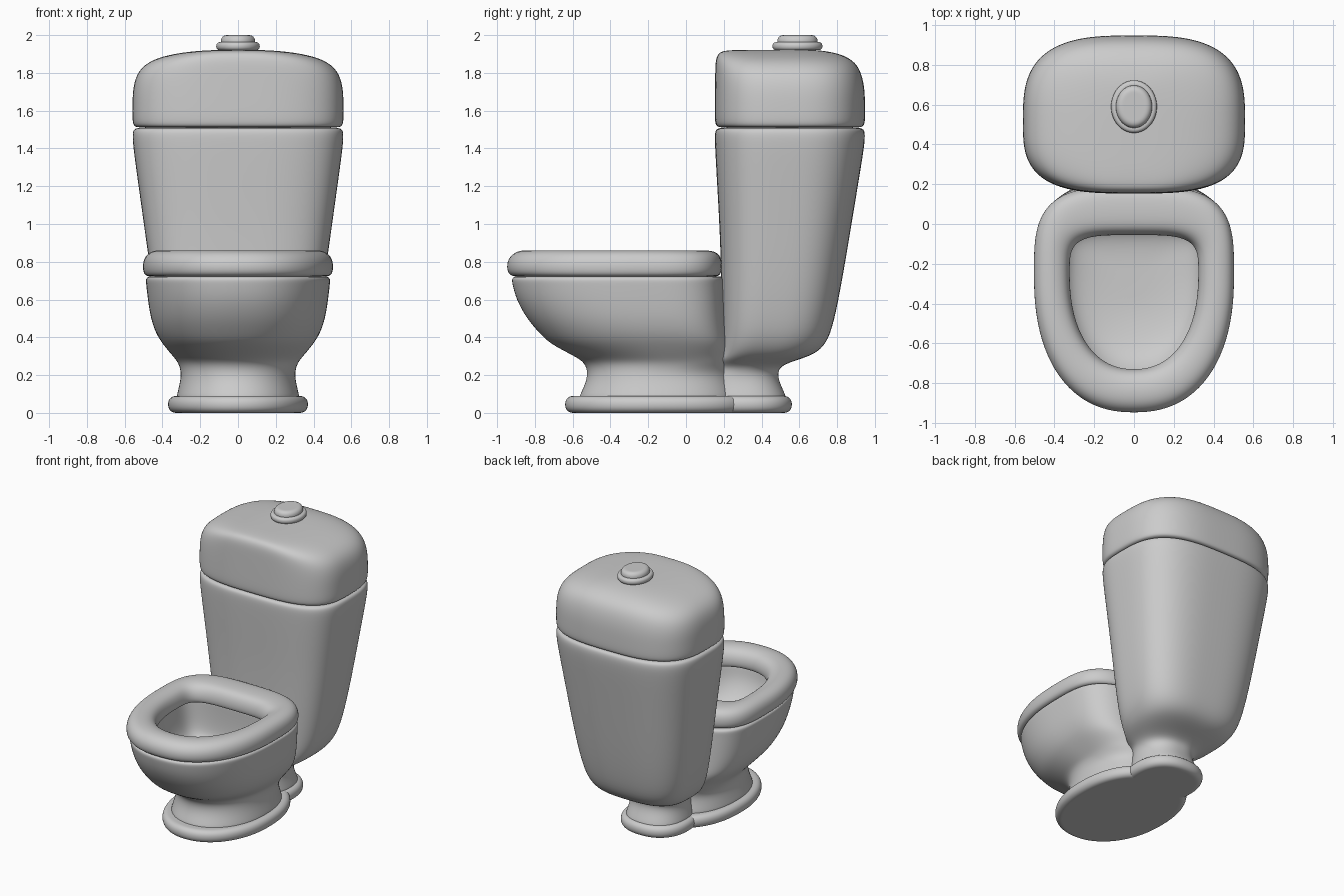
import bpy, bmesh
from math import cos, sin, pi

SEG = 48


def ring(shape, row):
    """Rounded outline: shape = (widest point 0..1 front to back, front and back squareness)."""
    k, nf, nb = shape
    z, front, back, w = row
    yc = front + (back - front) * k
    pts = []
    for i in range(SEG):
        t = 2 * pi * (i + 0.5) / SEG
        c, s = cos(t), sin(t)
        n = nb if s > 0 else nf
        x = w * abs(c) ** (2 / n) * (1 if c > 0 else -1)
        d = abs(s) ** (2 / n)
        pts.append((x, yc + (back - yc) * d if s > 0 else yc - (yc - front) * d, z))
    return pts


def loft(name, groups, closed=False):
    """Skin a stack of outlines, each row being (z, front y, back y, half width)."""
    bm = bmesh.new()
    loops = [[bm.verts.new(p) for p in ring(shape, r)] for shape, rows in groups for r in rows]
    pairs = list(zip(loops, loops[1:]))
    if closed:
        pairs.append((loops[-1], loops[0]))
    else:
        bm.faces.new(loops[0])
        bm.faces.new(loops[-1])
    for a, b in pairs:
        for i in range(SEG):
            j = (i + 1) % SEG
            bm.faces.new((a[i], a[j], b[j], b[i]))
    bmesh.ops.recalc_face_normals(bm, faces=bm.faces)
    for f in bm.faces:
        f.smooth = True
    me = bpy.data.meshes.new(name)
    bm.to_mesh(me)
    bm.free()
    ob = bpy.data.objects.new(name, me)
    bpy.context.collection.objects.link(ob)
    sub = ob.modifiers.new("smooth", 'SUBSURF')
    sub.levels = sub.render_levels = 2
    return ob


def bead(name, shape, z0, z1, front, back, w):
    """Flat disc with a fully rounded edge."""
    h = z1 - z0
    loft(name, [(shape, [(z0 + h * dz, front + d, back - d, w - d) for dz, d in
                         ((0, h * .8), (0, h * .6), (0, h * .27), (.25, 0), (.75, 0),
                          (1, h * .27), (1, h * .6), (1, h * .8))])])


OVAL = (0.5, 2, 2)
RIM = (0.61, 2.32, 3.4)
HOLE = (0.71, 2.25, 4)
TANK = (0.46, 3.2, 3)
FOOT = (0.5, 2.1, 2.3)

# plinth: large front oval and small rear lobe
bead("plinth_front", FOOT, 0, .09, -.642, .35, .372)
bead("plinth_rear", FOOT, 0, .09, .04, .562, .25)

# pedestal flaring into the bowl, over the rim and down into the basin
loft("bowl", [
    (FOOT, [(.05, -.57, .28, .33), (.09, -.565, .28, .325), (.15, -.535, .26, .31),
            (.21, -.52, .25, .30)]),
    ((.58, 2.1, 2.8), [(.265, -.535, .24, .315), (.30, -.59, .24, .345)]),
    (RIM, [(.365, -.72, .23, .40), (.42, -.775, .22, .435), (.50, -.845, .21, .463),
           (.60, -.90, .205, .478), (.68, -.92, .20, .487), (.71, -.925, .20, .49),
           (.722, -.91, .19, .475), (.724, -.87, .16, .44)]),
    (HOLE, [(.725, -.81, .0, .39), (.715, -.80, .0, .385), (.62, -.79, -.0, .375),
            (.52, -.73, -.005, .36), (.455, -.65, -.02, .32), (.425, -.52, -.08, .23),
            (.415, -.43, -.15, .13), (.413, -.36, -.22, .06)]),
])

# seat ring
loft("seat", [
    (RIM, [(.722, -.885, .14, .45), (.722, -.92, .17, .485), (.742, -.948, .19, .504),
           (.80, -.951, .192, .506), (.845, -.92, .175, .482), (.862, -.87, .13, .435)]),
    (HOLE, [(.861, -.81, .01, .395), (.84, -.755, -.035, .345), (.79, -.73, -.056, .323),
            (.74, -.73, -.056, .323), (.72, -.75, -.04, .34)]),
], closed=True)

# tank body, narrowing to the rear foot
loft("tank", [
    (FOOT, [(.05, .07, .535, .22), (.09, .07, .53, .215), (.15, .08, .50, .20),
            (.20, .09, .485, .195), (.245, .12, .495, .21)]),
    (TANK, [(.275, .15, .57, .26), (.31, .175, .685, .325), (.37, .185, .745, .375),
            (.47, .19, .782, .415), (.70, .187, .827, .457), (.97, .178, .872, .495),
            (1.20, .165, .91, .527), (1.43, .152, .948, .559), (1.485, .152, .948, .559),
            (1.507, .162, .938, .549), (1.51, .20, .90, .51), (1.51, .30, .80, .40)]),
])

# domed lid with a steep front
loft("tank_lid", [
    (TANK, [(1.51, .30, .80, .40), (1.51, .19, .91, .52), (1.515, .163, .938, .548),
            (1.535, .152, .949, .56), (1.62, .152, .949, .56), (1.71, .153, .947, .558),
            (1.79, .154, .932, .54), (1.845, .155, .905, .495), (1.88, .16, .862, .425),
            (1.905, .173, .80, .32), (1.918, .20, .72, .20), (1.922, .28, .66, .09),
            (1.922, .36, .60, .05)]),
])

# flush button with collar
bead("button_collar", OVAL, 1.92, 1.963, .457, .723, .116)
bead("flush_button", OVAL, 1.93, 2.0, .482, .698, .092)
